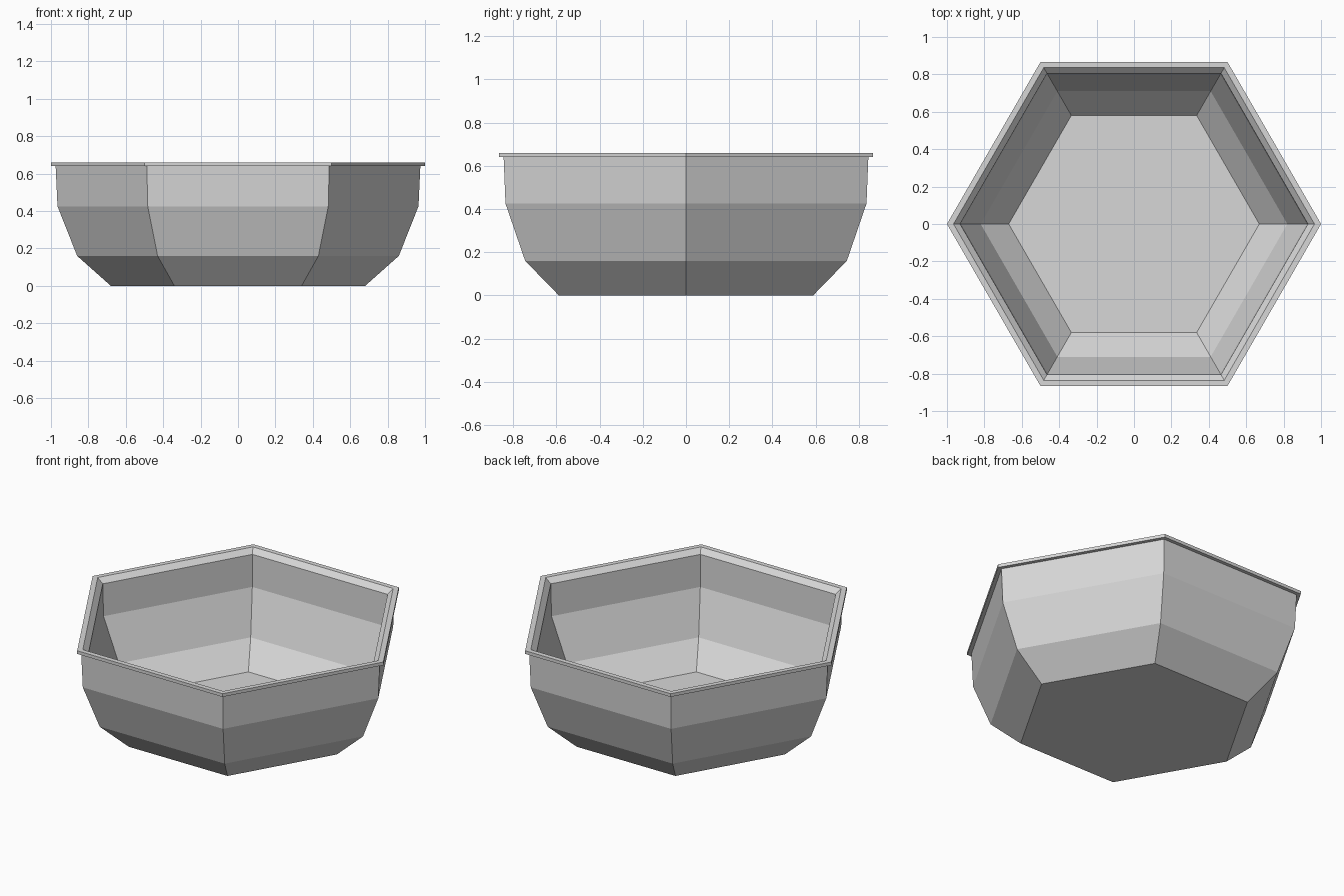
import bpy
import bmesh
from math import cos, sin, tau

cube = bpy.data.objects.get("Cube")
if cube:
    bpy.data.objects.remove(cube, do_unlink=True)

SIDES = 6

# Plain grey
grey = bpy.data.materials.new("light_grey")
grey.use_nodes = True
colour = (0.68, 0.68, 0.68, 1)
grey.diffuse_color = colour
grey.node_tree.nodes["Principled BSDF"].inputs["Base Color"].default_value = colour

# Wall section as (corner radius, height): up the outside, over the rim, down the inside
outside = [(0.68, 0), (0.86, 0.16), (0.965, 0.425), (0.975, 0.64)]
rim = [(1.0, 0.64), (1.0, 0.66), (0.965, 0.66)]
inside = [(0.93, 0.63), (0.925, 0.43), (0.82, 0.165), (0.67, 0.02)]


def ring(bm, radius, height):
    angles = [tau * i / SIDES for i in range(SIDES)]
    return [bm.verts.new((radius * cos(a), radius * sin(a), height)) for a in angles]


# Hexagonal bowl
bm = bmesh.new()
rings = [ring(bm, r, z) for r, z in outside + rim + inside]
for low, high in zip(rings, rings[1:]):
    for i in range(SIDES):
        j = (i + 1) % SIDES
        bm.faces.new((low[i], low[j], high[j], high[i]))

# Underside and inner floor
bm.faces.new(rings[0][::-1])
bm.faces.new(rings[-1])
bmesh.ops.recalc_face_normals(bm, faces=bm.faces)

mesh = bpy.data.meshes.new("hexagonal_bowl")
bm.to_mesh(mesh)
bm.free()
mesh.materials.append(grey)
bowl = bpy.data.objects.new("hexagonal_bowl", mesh)
bpy.context.collection.objects.link(bowl)
